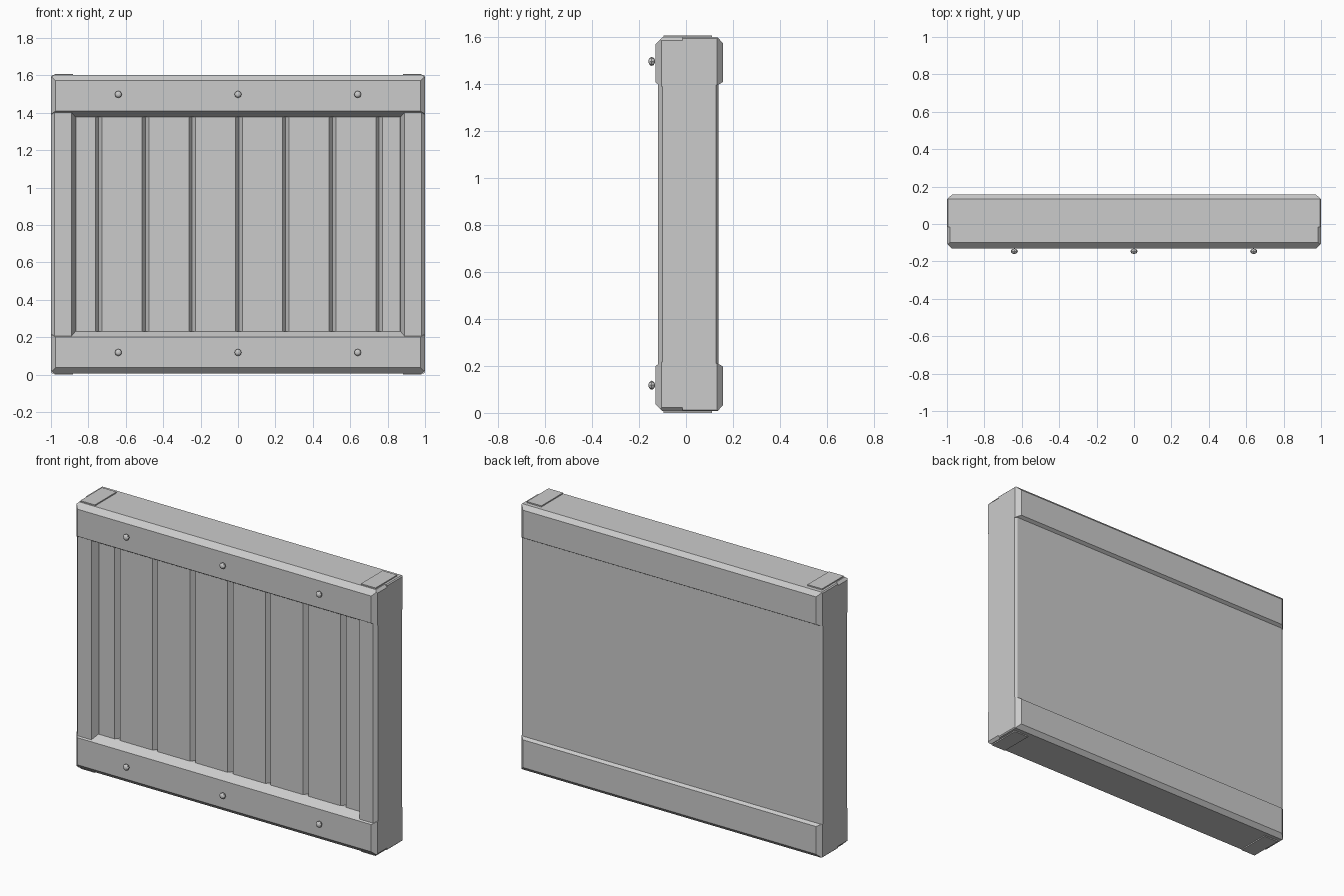
import bpy, bmesh
from mathutils import Vector

cube = bpy.data.objects.get("Cube")
if cube:
    bpy.data.objects.remove(cube)

MID = 0.804  # half of the total height; parts are laid out around it

grey = bpy.data.materials.new("plain_grey")
grey.use_nodes = True
grey.diffuse_color = (0.6, 0.6, 0.6, 1)
grey.node_tree.nodes["Principled BSDF"].inputs["Base Color"].default_value = (0.6, 0.6, 0.6, 1)


def finish(bm, name):
    bmesh.ops.recalc_face_normals(bm, faces=bm.faces)
    mesh = bpy.data.meshes.new(name)
    bm.to_mesh(mesh)
    bm.free()
    mesh.materials.append(grey)
    obj = bpy.data.objects.new(name, mesh)
    obj.location.z = MID
    bpy.context.collection.objects.link(obj)
    return obj


def block(name, xs, ys, zs, chamfers=()):
    """Box between ranges; each chamfer is a signed size per axis of the edge it trims."""
    spans = [sorted(r) for r in (xs, ys, zs)]
    lo, hi = Vector([r[0] for r in spans]), Vector([r[1] for r in spans])
    bm = bmesh.new()
    bmesh.ops.create_cube(bm, size=1)
    for v in bm.verts:
        v.co = Vector([hi[i] if v.co[i] > 0 else lo[i] for i in range(3)])
    for c in chamfers:
        point = Vector([hi[i] if c[i] > 0 else lo[i] for i in range(3)])
        first = next(i for i in range(3) if c[i])
        point[first] -= c[first]
        normal = Vector([1 / k if k else 0 for k in c]).normalized()
        bmesh.ops.bisect_plane(bm, geom=bm.verts[:] + bm.edges[:] + bm.faces[:],
                               plane_co=point, plane_no=normal, clear_outer=True)
        rim = [e for e in bm.edges if e.is_boundary]
        if rim:
            bmesh.ops.holes_fill(bm, edges=rim, sides=0)
    return finish(bm, name)


def ends(cx, cy, cz):
    return [(cx, cy, cz), (-cx, cy, cz)]


# Front and back rails, top and bottom
for s, where in ((1, "top"), (-1, "bottom")):
    block(where + "_front_rail", (-1, 1), (-0.13, -0.015), (s * 0.574, s * 0.797),
          [(0, -0.03, s * 0.03), (0, -0.05, -s * 0.03)]
          + ends(0.025, -0.025, 0) + ends(0.015, 0, s * 0.015))
    block(where + "_back_rail", (-1, 1), (-0.015, 0.157), (s * 0.594, s * 0.797),
          [(0, 0.023, s * 0.025), (0, 0.02, -s * 0.012)]
          + ends(0.027, 0.024, 0) + ends(0.006, 0, s * 0.006))

# Solid back panel between the rails
block("back_panel", (-1, 1), (-0.015, 0.138), (-0.6, 0.6), ends(0.015, 0.01, 0))

# Side posts and the post ends standing slightly proud of the rails
for s, side in ((1, "left"), (-1, "right")):
    block(side + "_post", (s * 0.87, s), (-0.12, -0.015), (-0.62, 0.62),
          [(s * 0.02, -0.02, 0), (-s * 0.02, -0.04, 0)])
    block(side + "_post_end", (s * 0.883, s * 0.98), (-0.096, 0.11), (-MID, MID))

# Front planks with V grooves where they meet
seams = [-0.885] + [0.005 + 0.25 * k for k in range(-3, 4)] + [0.885]
for i, (a, b) in enumerate(zip(seams, seams[1:])):
    block(f"plank_{i + 1}", (a, b), (-0.08, -0.01), (-0.6, 0.6), ends(0.018, -0.025, 0))

# Bolts on the front rails
for x in (-0.64, 0, 0.64):
    for z in (-0.686, 0.694):
        bm = bmesh.new()
        bmesh.ops.create_uvsphere(bm, u_segments=8, v_segments=6, radius=0.019)
        for v in bm.verts:
            v.co = Vector((v.co.x + x, -0.146 - v.co.z * 0.75, v.co.y + z))
        finish(bm, "bolt")
